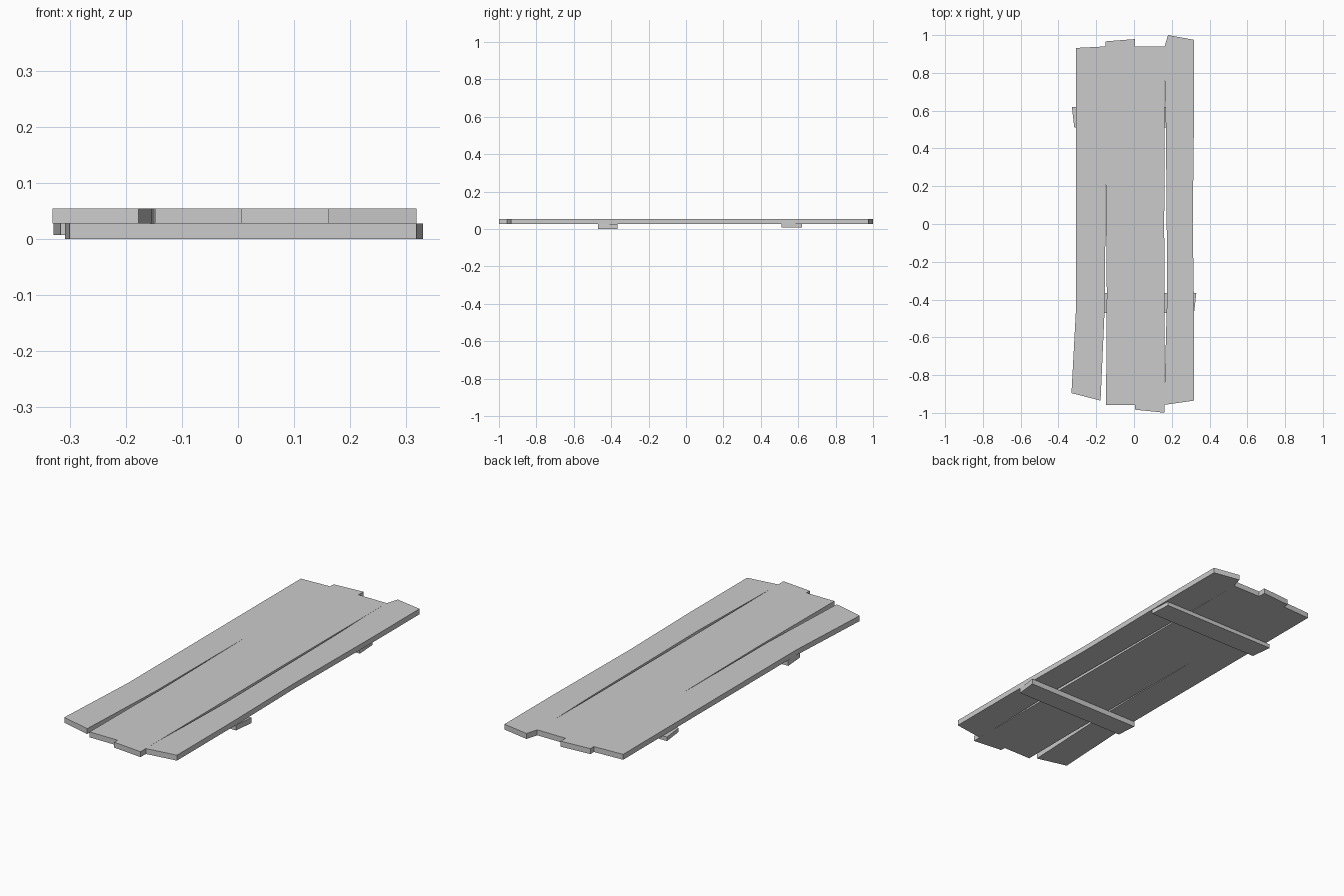
import bpy, bmesh

if "Cube" in bpy.data.objects:
    bpy.data.objects.remove(bpy.data.objects["Cube"])


def slab(name, outline, z0, z1):
    """Extrude a flat xy outline from z0 up to z1."""
    bm = bmesh.new()
    face = bm.faces.new([bm.verts.new((x, y, z0)) for x, y in outline])
    top = bmesh.ops.extrude_face_region(bm, geom=[face])["geom"]
    bmesh.ops.translate(bm, vec=(0, 0, z1 - z0),
                        verts=[v for v in top if isinstance(v, bmesh.types.BMVert)])
    bmesh.ops.recalc_face_normals(bm, faces=bm.faces)
    mesh = bpy.data.meshes.new(name)
    bm.to_mesh(mesh)
    bm.free()
    obj = bpy.data.objects.new(name, mesh)
    bpy.context.collection.objects.link(obj)
    return obj


PLANK_Z = (0.027, 0.054)

# Planks, left to right, each with slightly warped edges and skewed ends
planks = {
    "plank_left": [(-0.306, 0.932), (-0.306, -0.43), (-0.331, -0.895), (-0.177, -0.935),
                   (-0.154, -0.42), (-0.15, 0.25), (-0.15, 0.94)],
    "plank_mid_left": [(-0.15, 0.967), (-0.15, 0.25), (-0.144, -0.36), (-0.148, -0.957),
                       (0.006, -0.957), (0.006, 0.979), ],
    "plank_mid_right": [(0.006, 0.94), (0.006, -0.983), (0.162, -0.999), (0.16, 0.0),
                        (0.162, 0.94)],
    "plank_right": [(0.18, 1.0), (0.162, 0.94), (0.162, 0.79), (0.169, 0.5), (0.176, -0.35),
                    (0.162, -0.865), (0.162, -0.957), (0.318, -0.935), (0.318, -0.47),
                    (0.311, 0.0), (0.318, 0.6), (0.318, 0.975)],
}
for name, outline in planks.items():
    slab(name, outline, *PLANK_Z)

# Cross battens under the planks
slab("front_batten", [(-0.308, -0.365), (-0.3, -0.47), (0.318, -0.47), (0.33, -0.365)],
     0.0, PLANK_Z[0])
slab("back_batten", [(-0.329, 0.62), (-0.316, 0.51), (0.314, 0.51), (0.308, 0.62)],
     0.007, PLANK_Z[0])
